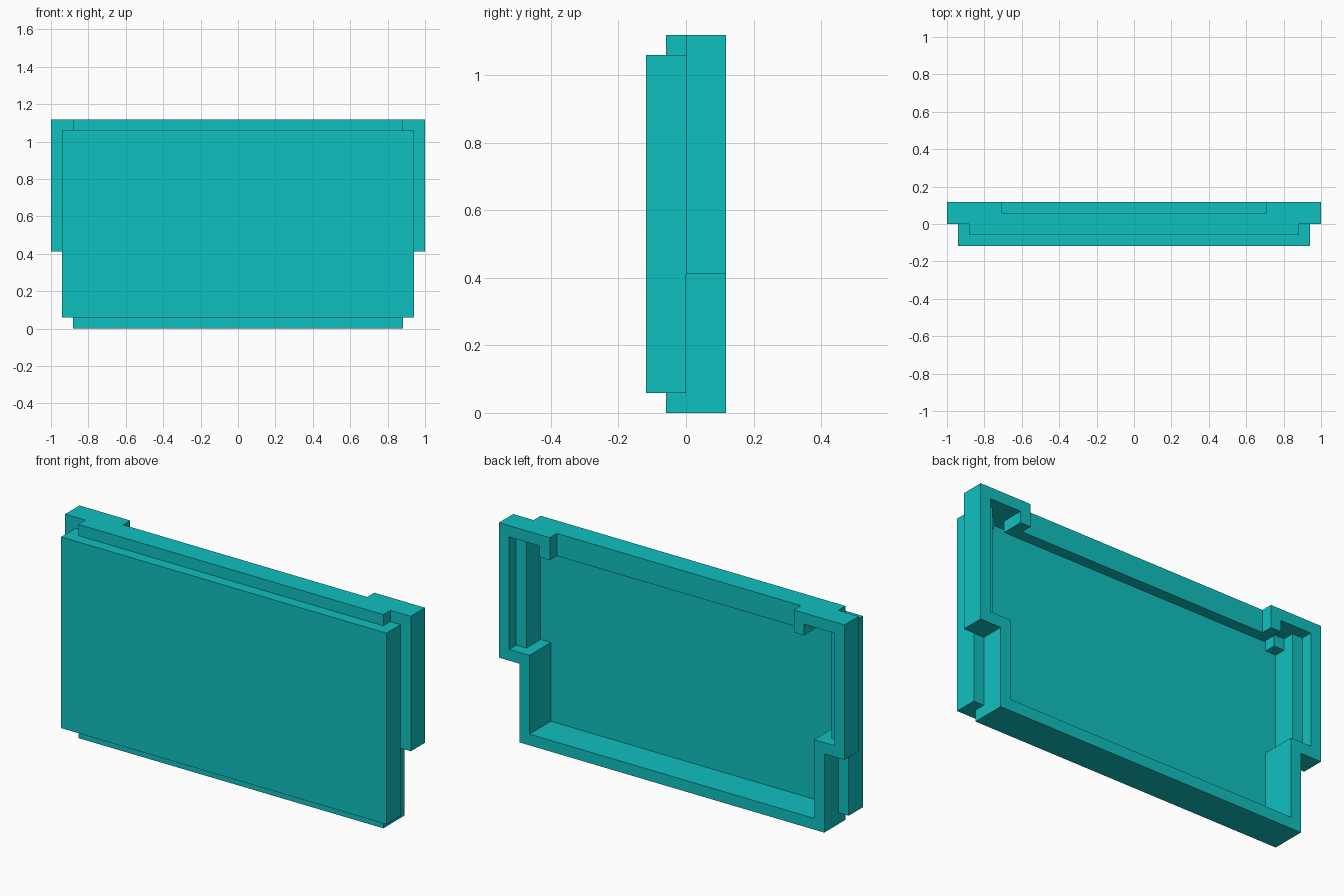
import bpy, bmesh
from mathutils import Matrix, Vector

cube = bpy.data.objects.get("Cube")
if cube:
    bpy.data.objects.remove(cube, do_unlink=True)

U = 1 / 17  # wall thickness, the module of the whole casing

teal = bpy.data.materials.new("teal")
teal.use_nodes = True
color = (0.005, 0.53, 0.53, 1)
teal.diffuse_color = color
teal.node_tree.nodes["Principled BSDF"].inputs["Base Color"].default_value = color


def box(name, x0, x1, y0, y1, z0, z1):
    """Box object given by its limits in wall thicknesses."""
    bm = bmesh.new()
    size = (x1 - x0, y1 - y0, z1 - z0)
    centre = Vector((x0 + x1, y0 + y1, z0 + z1)) / 2
    bmesh.ops.create_cube(bm, size=1, matrix=Matrix.LocRotScale(centre, None, Vector(size)))
    mesh = bpy.data.meshes.new(name)
    bm.to_mesh(mesh)
    bm.free()
    mesh.materials.append(teal)
    obj = bpy.data.objects.new(name, mesh)
    bpy.context.collection.objects.link(obj)
    return obj


def combine(target, operation, *limits):
    """Add a box to the target or cut it away, then drop the helper."""
    helper = box("helper", *limits)
    helper.hide_render = True
    mod = target.modifiers.new("combine", "BOOLEAN")
    mod.operation = operation
    mod.solver = "EXACT"
    mod.object = helper
    bpy.context.view_layer.objects.active = target
    bpy.ops.object.modifier_apply(modifier=mod.name)
    bpy.data.objects.remove(helper, do_unlink=True)


# Outer casing: front plate, tall core and wide upper ears
casing = box("panel_casing", -15, 15, -1, 2, 0, 19)
combine(casing, "UNION", -16, 16, -2, 0, 1, 18)
combine(casing, "UNION", -17, 17, 0, 2, 7, 19)

# Recess in the back of the top edge
combine(casing, "DIFFERENCE", -12, 12, 1, 3, 17, 20)

# Hollow back: lower bay, upper bay, rebate inside the ears, slot behind the top strip
for limits in ((-14, 14, -1, 3, 1, 17),
               (-15, 15, -1, 3, 8, 17),
               (-16, 16, 1, 3, 8, 17),
               (-14, 14, -1, 0, 17, 18)):
    combine(casing, "DIFFERENCE", *limits)

# Upper corners of the hollow, beside the posts
for side in (-1, 1):
    for outer, depth in ((15, 0), (16, 1)):
        x0, x1 = sorted((side * 13, side * outer))
        combine(casing, "DIFFERENCE", x0, x1, depth, 3, 17, 18)

# Merge coplanar faces and scale from wall thicknesses to units
bm = bmesh.new()
bm.from_mesh(casing.data)
bmesh.ops.remove_doubles(bm, verts=bm.verts, dist=0.001)
bmesh.ops.dissolve_limit(bm, angle_limit=0.01, verts=bm.verts, edges=bm.edges)
bmesh.ops.scale(bm, vec=(U, U, U), verts=bm.verts)
bm.to_mesh(casing.data)
bm.free()
